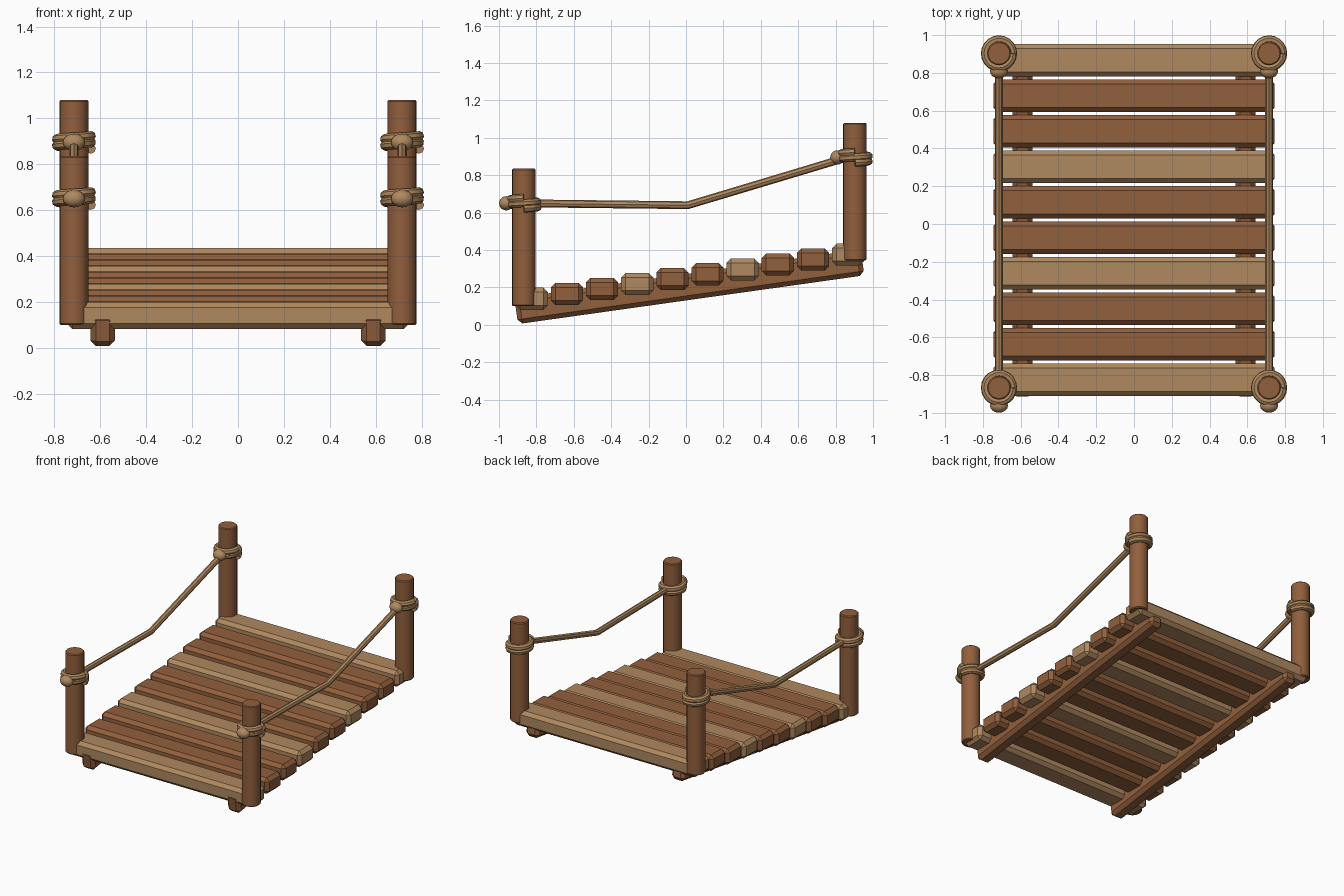
import bpy
from math import atan2, cos, pi, radians, sin

cube = bpy.data.objects.get("Cube")
if cube:
    bpy.data.objects.remove(cube, do_unlink=True)


def material(name, colour):
    mat = bpy.data.materials.new(name)
    mat.use_nodes = True
    mat.diffuse_color = (*colour, 1)
    bsdf = mat.node_tree.nodes["Principled BSDF"]
    bsdf.inputs["Base Color"].default_value = (*colour, 1)
    bsdf.inputs["Roughness"].default_value = 0.9
    return mat


DARK = material("dark wood", (0.285, 0.115, 0.046))
LIGHT = material("light wood and rope", (0.43, 0.25, 0.115))


def finish(name, mat, bevel=0.0, smooth=True):
    obj = bpy.context.object
    obj.name = name
    obj.data.materials.append(mat)
    if bevel:
        mod = obj.modifiers.new("worn edges", "BEVEL")
        mod.width = bevel
        mod.segments = 1
        mod.limit_method = "ANGLE"
    if smooth:
        bpy.ops.object.shade_smooth_by_angle(angle=radians(35))
    return obj


def box(name, mat, centre, size, bevel, tilt=0.0):
    bpy.ops.mesh.primitive_cube_add(size=1, location=centre)
    obj = bpy.context.object
    obj.scale = size
    bpy.ops.object.transform_apply(location=False, rotation=False, scale=True)
    obj.rotation_euler.x = tilt
    return finish(name, mat, bevel, smooth=False)


def rope(name, points, radius):
    curve = bpy.data.curves.new(name, "CURVE")
    curve.dimensions = "3D"
    curve.bevel_depth = radius
    curve.bevel_resolution = 2
    curve.use_fill_caps = True
    spline = curve.splines.new("POLY")
    spline.points.add(len(points) - 1)
    for target, point in zip(spline.points, points):
        target.co = (*point, 1)
    obj = bpy.data.objects.new(name, curve)
    bpy.context.collection.objects.link(obj)
    bpy.ops.object.select_all(action="DESELECT")
    obj.select_set(True)
    bpy.context.view_layer.objects.active = obj
    bpy.ops.object.convert(target="MESH")
    return finish(name, LIGHT)


# Planks climbing toward the back, every third one light
for i in range(10):
    box(f"plank_{i + 1}", LIGHT if i % 3 == 0 else DARK,
        (0, -0.825 + 0.188 * i, 0.14 + 0.0262 * i), (1.49, 0.172, 0.118), 0.024)

POST_X = 0.715
POST_HEIGHT = 0.735
SLOPE = atan2(0.26, 1.85)
ENDS = {"front": (-0.867, 0.10, 0.65), "back": (0.903, 0.345, 0.895)}

for side, sign in (("left", 1), ("right", -1)):
    x = sign * POST_X

    # Sloping support beam
    box(f"{side}_beam", DARK, (sign * 0.59, 0.018, 0.204), (0.106, 1.87, 0.14), 0.024, SLOPE)

    for end, (y, base, tie) in ENDS.items():
        # Post
        bpy.ops.mesh.primitive_cylinder_add(
            vertices=20, radius=0.063, depth=POST_HEIGHT,
            location=(x, y, base + POST_HEIGHT / 2))
        finish(f"{end}_{side}_post", DARK, 0.006)

        # Rope wound twice around the post
        steps = 40
        coil = []
        for k in range(steps + 1):
            angle = 4 * pi * k / steps
            coil.append((x + 0.074 * cos(angle), y + 0.074 * sin(angle),
                         tie - 0.027 + 0.055 * k / steps))
        rope(f"{end}_{side}_coil", coil, 0.022)

        # Knot
        bpy.ops.mesh.primitive_uv_sphere_add(
            segments=16, ring_count=10, radius=1, location=(x, y - 0.094, tie))
        bpy.context.object.scale = (0.048, 0.038, 0.038)
        finish(f"{end}_{side}_knot", LIGHT)

    # Sagging hand rope
    rope(f"{side}_hand_rope",
         [(x, -0.867, 0.65), (x, 0.01, 0.64), (x, 0.86, 0.895)], 0.021)
